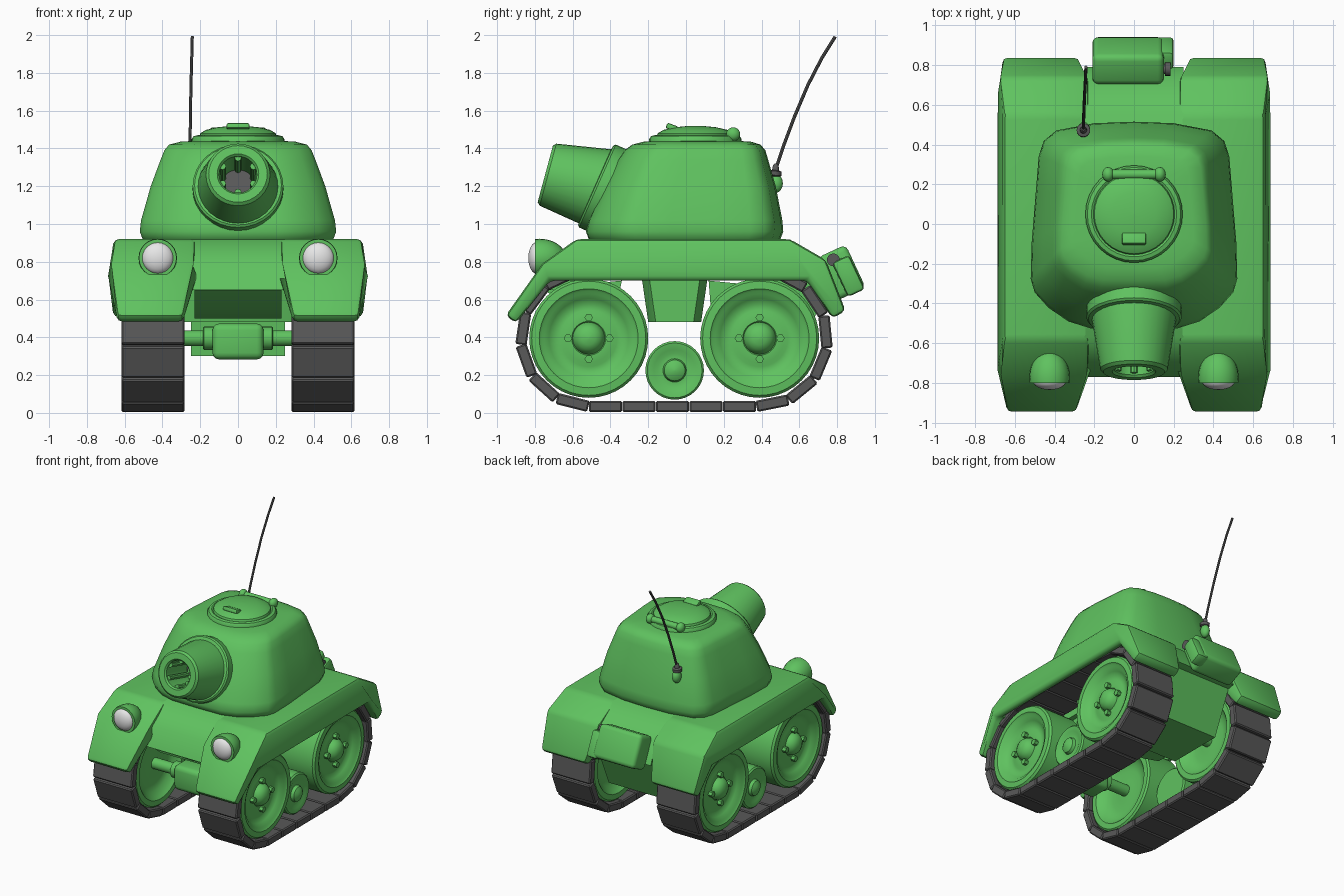
import bpy, bmesh, math
from mathutils import Vector, Matrix

if "Cube" in bpy.data.objects:
    bpy.data.objects.remove(bpy.data.objects["Cube"])


def material(name, rgb):
    m = bpy.data.materials.new(name)
    m.diffuse_color = (*rgb, 1)
    m.use_nodes = True
    m.node_tree.nodes["Principled BSDF"].inputs["Base Color"].default_value = m.diffuse_color
    return m


GREEN = material("body_green", (0.115, 0.54, 0.115))
GREY = material("dark_grey", (0.1, 0.1, 0.1))
WHITE = material("lamp_white", (0.8, 0.8, 0.8))


def loft(rings, bm=None):
    """Skin a list of closed rings and cap both ends."""
    bm = bm or bmesh.new()
    vs = [[bm.verts.new(p) for p in r] for r in rings]
    n = len(vs[0])
    for a, b in zip(vs, vs[1:]):
        for i in range(n):
            bm.faces.new((a[i], a[(i + 1) % n], b[(i + 1) % n], b[i]))
    bm.faces.new(vs[0])
    bm.faces.new(vs[-1])
    return bm


def extrude_x(profile, x0, x1, bm=None):
    return loft([[(x, y, z) for y, z in profile] for x in (x0, x1)], bm)


def lathe(profile, origin, axis, segs=32, bm=None):
    """Turn (radius, height) points around an axis through origin."""
    m = Matrix.Translation(origin) @ Vector(axis).to_track_quat('Z', 'Y').to_matrix().to_4x4()
    return loft([[m @ Vector((max(r, .001) * math.cos(2 * math.pi * i / segs),
                              max(r, .001) * math.sin(2 * math.pi * i / segs), h))
                  for i in range(segs)] for r, h in profile], bm)


def box(center, size, rot=0, bm=None):
    """Box turned by rot about x."""
    bm = bm or bmesh.new()
    m = Matrix.Translation(center) @ Matrix.Rotation(rot, 4, 'X') @ Matrix.Diagonal((*size, 1))
    bmesh.ops.create_cube(bm, size=1, matrix=m)
    return bm


def ball(center, radii, segs=24, bm=None):
    bm = bm or bmesh.new()
    m = Matrix.Translation(center) @ Matrix.Diagonal((*radii, 1)) @ Matrix.Rotation(math.pi / 2, 4, 'X')
    bmesh.ops.create_uvsphere(bm, u_segments=segs, v_segments=segs // 2, radius=1, matrix=m)
    return bm


def finish(name, bm, mat, bevel=0, segments=2, mirror=False, cutter=None, angle=35):
    bmesh.ops.recalc_face_normals(bm, faces=bm.faces)
    if bevel:
        edges = [e for e in bm.edges if e.calc_face_angle(0) > math.radians(25)]
        bmesh.ops.bevel(bm, geom=edges, offset=bevel, segments=segments, profile=0.5,
                        affect='EDGES', clamp_overlap=True)
    me = bpy.data.meshes.new(name)
    bm.to_mesh(me)
    bm.free()
    me.materials.append(mat)
    ob = bpy.data.objects.new(name, me)
    bpy.context.collection.objects.link(ob)
    bpy.ops.object.select_all(action='DESELECT')
    bpy.context.view_layer.objects.active = ob
    ob.select_set(True)
    if cutter:
        mod = ob.modifiers.new("cut", 'BOOLEAN')
        mod.operation, mod.object = 'DIFFERENCE', cutter
        bpy.ops.object.modifier_apply(modifier="cut")
        bpy.data.objects.remove(cutter)
    if mirror:
        ob.modifiers.new("mirror", 'MIRROR').use_mirror_merge = False
    bpy.ops.object.shade_smooth_by_angle(angle=math.radians(angle))
    return ob


# Fenders: side profile, tapered at both ends, hollowed over the tracks
bm = extrude_x([(-.955, .515), (-.76, .79), (-.58, .92), (.55, .92), (.74, .81), (.845, .54),
                (.775, .50), (.64, .70), (-.72, .70), (-.90, .475)], .225, .683)
for v in bm.verts:
    outer = v.co.x > .5
    if v.co.y < -.85:
        v.co.x = .64 if outer else .29
    elif v.co.y > .76:
        v.co.x = .66 if outer else .28
    elif outer and v.co.z > .85:
        v.co.x = .655
well = finish("well_cutter", extrude_x([(-.69, .6), (-.66, .81), (.60, .81), (.64, .6)], .265, .64), GREEN)
well.hide_render = True
finish("fenders", bm, GREEN, .025, mirror=True, cutter=well)

# Centre hull between the fenders, and the lower hull
finish("hull_centre", extrude_x([(-.57, .918), (-.71, .79), (-.77, .65), (-.5, .65), (-.46, .70), (.45, .70),
                                 (.48, .65), (.74, .63), (.79, .64), (.73, .79), (.55, .918)], -.25, .25),
       GREEN, angle=50)
finish("lower_hull_rear", extrude_x([(.12, .70), (.15, .30), (.59, .30), (.74, .64)], -.25, .25), GREEN)
finish("lower_hull_front", extrude_x([(-.76, .66), (-.62, .55), (-.38, .50), (-.34, .70)], -.23, .23), GREEN)
finish("side_bracket", loft([[(x, y0 + s, .72), (x, y1 - s, .72), (x, y1 - s - .035, .48), (x, y0 + s + .035, .48)]
                             for x, y0, y1, s in ((-.36, -.235, .115, .04), (-.25, -.235, .115, 0),
                                                  (.25, -.235, .115, 0), (.36, -.235, .115, .04))]), GREEN)

# Turret: plan outline lofted through levels (z, half width, front y, back y)
half = [(0, -.55), (.22, -.545), (.33, -.51), (.43, -.44), (.50, -.36), (.52, -.29), (.515, -.1), (.495, .15),
        (.48, .34), (.455, .42), (.39, .475), (.2, .512), (0, .52)]
plan = half + [(-x, y) for x, y in reversed(half[1:-1])]
levels = [(.90, .48, -.49, .48), (.92, .505, -.515, .50), (.96, .52, -.53, .515), (1.02, .513, -.515, .51),
          (1.2, .462, -.435, .475), (1.34, .41, -.36, .435), (1.39, .39, -.325, .42),
          (1.42, .365, -.285, .395), (1.437, .30, -.22, .34), (1.44, .2, -.14, .24)]
finish("turret", loft([[(x * w / .52, f + (y + .55) / 1.07 * (b - f), z) for x, y in plan]
                       for z, w, f, b in levels]), GREEN, angle=45)

# Gun barrel with open bore, ribs, collar and dark bore end
muzzle, aim = (0, -.745, 1.265), (0, -.965, .26)
finish("gun_barrel", lathe([(0, -.27), (.095, -.27), (.10, -.012), (.11, 0), (.155, 0), (.17, -.015),
                            (.218, -.31), (.218, -.45)], muzzle, aim), GREEN)
finish("barrel_collar", lathe([(.24, -.08), (.24, .015), (.23, .025), (.205, .028)], (0, -.455, 1.195),
                              (0, -.9, .40)), GREEN)
finish("bore_end", lathe([(.093, -.268), (.093, -.262)], muzzle, aim), GREY)
bm = bmesh.new()
for i in range(6):
    a = math.tau * (i + .5) / 6
    off = Vector((math.cos(a), math.sin(a) * .26, math.sin(a) * .965)) * .094
    lathe([(.018, -.26), (.018, -.02)], Vector(muzzle) + off, aim, 8, bm)
finish("bore_ribs", bm, GREEN)

# Hatch: ring, dome, handle and hinge
finish("hatch", lathe([(.245, -.03), (.245, .02), (.235, .035), (.215, .04), (.205, .035), (.20, .05), (.17, .068),
                       (.11, .082), (.05, .088), (0, .09)], (0, .05, 1.43), (0, 0, 1)), GREEN)
finish("hatch_handle", box((0, -.075, 1.512), (.12, .06, .03), -.35), GREEN, .008)
bm = lathe([(.024, -.13), (.024, .13)], (0, .25, 1.475), (1, 0, 0), 16)
for s in (-1, 1):
    ball((s * .13, .25, 1.475), (.03, .037, .037), 16, bm)
finish("hatch_hinge", bm, GREEN)

# Headlights
bm = ball((.425, -.775, .82), (.102, .14, .102))
bmesh.ops.bisect_plane(bm, geom=bm.verts[:] + bm.edges[:] + bm.faces[:], plane_co=(0, -.80, 0),
                       plane_no=(0, -1, 0), clear_outer=True)
bmesh.ops.holes_fill(bm, edges=[e for e in bm.edges if e.is_boundary])
finish("lamp_housings", bm, GREEN, mirror=True)
finish("lamp_lenses", ball((.425, -.79, .82), (.084, .045, .084)), WHITE, mirror=True)

# Antenna and its mount
finish("antenna_mount", ball((-.253, .475, 1.215), (.032, .038, .05), 16), GREEN)
finish("antenna_collar", lathe([(.022, -.02), (.034, -.012), (.034, .01), (.018, .015), (.015, .04), (.008, .05)],
                               (-.255, .472, 1.27), (0, .1, 1), 16), GREY)
path = [(-.255, .475, 1.29), (-.254, .515, 1.41), (-.252, .575, 1.57), (-.249, .645, 1.735), (-.245, .72, 1.88),
        (-.242, .79, 1.992)]
finish("antenna_rod", loft([[(x + .008 * math.cos(a), y + .008 * math.sin(a), z - .004 * math.sin(a))
                             for a in [math.tau * i / 8 for i in range(8)]] for x, y, z in path]), GREY)

# Fuel can on the rear, with a narrower grip end and dark cap
tilt = math.radians(25)
finish("fuel_can", box((-.03, .823, .743), (.36, .165, .25), tilt), GREEN, .03, 3)
finish("fuel_can_grip", box((.15, .86, .725), (.10, .10, .20), tilt), GREEN, .02)
finish("fuel_can_cap", lathe([(.025, -.03), (.025, 0), (.034, 0), (.034, .03)], (.155, .78, .81), (1, 0, 0), 16), GREY)

# Axles with a round gear housing at the front
for name, y in (("front_axle", -.515), ("rear_axle", .39)):
    finish(name, lathe([(.042, -.40), (.042, .40)], (0, y, .395), (1, 0, 0), 20), GREEN)
finish("axle_collars", lathe([(.062, .12), (.062, .18), (.055, .185)], (0, -.515, .395), (1, 0, 0), 20),
       GREEN, mirror=True)
finish("gear_housing", box((0, -.515, .378), (.27, .19, .19)), GREEN, .035, 3)

# Road wheels with domed hubs, bolts and dished inner sides
for name, y in (("front_wheels", -.515), ("rear_wheels", .39)):
    bm = lathe([(0, .355), (.08, .355), (.15, .362), (.21, .35), (.25, .315), (.262, .303), (.302, .303), (.315, .315),
                (.315, .585), (.302, .60), (.262, .603), (.25, .592), (.235, .588), (.21, .565), (.18, .548),
                (.15, .548), (.13, .555), (.09, .555), (.085, .55), (.078, .575), (.06, .598), (.035, .611),
                (0, .616)], (0, y, .395), (1, 0, 0), 40)
    for i in range(4):
        a = math.tau * i / 4
        lathe([(.022, .54), (.022, .585)], (0, y + .11 * math.cos(a), .395 + .11 * math.sin(a)), (1, 0, 0), 6, bm)
    finish(name, bm, GREEN, mirror=True)
finish("small_wheels", lathe([(0, .38), (.145, .38), (.155, .39), (.155, .54), (.145, .55), (.11, .545), (.09, .535),
                              (.062, .537), (.055, .56), (.03, .575), (0, .58)], (0, -.06, .225), (1, 0, 0)),
       GREEN, mirror=True)

# Tracks: plates laid along a stadium-shaped path round the wheels
R, Y0, Y1, ZC, N = .361, -.515, .39, .395, 23
span, arc = Y1 - Y0, math.pi * R


def on_path(s):
    s %= 2 * (span + arc)
    if s < span:
        return Vector((0, Y0 + s, ZC - R))
    if s < span + arc:
        a = (s - span) / R
        return Vector((0, Y1 + R * math.sin(a), ZC - R * math.cos(a)))
    if s < 2 * span + arc:
        return Vector((0, Y1 - (s - span - arc), ZC + R))
    a = (s - 2 * span - arc) / R
    return Vector((0, Y0 - R * math.sin(a), ZC + R * math.cos(a)))


bm = bmesh.new()
pitch = 2 * (span + arc) / N
for i in range(N):
    p, q = on_path(i * pitch), on_path((i + 1) * pitch)
    d = q - p
    box((p + q) / 2 + Vector((.45, 0, 0)), (.335, d.length - .003, .06), math.atan2(d.z, d.y), bm)
finish("tracks", bm, GREY, .008, 1, mirror=True)
